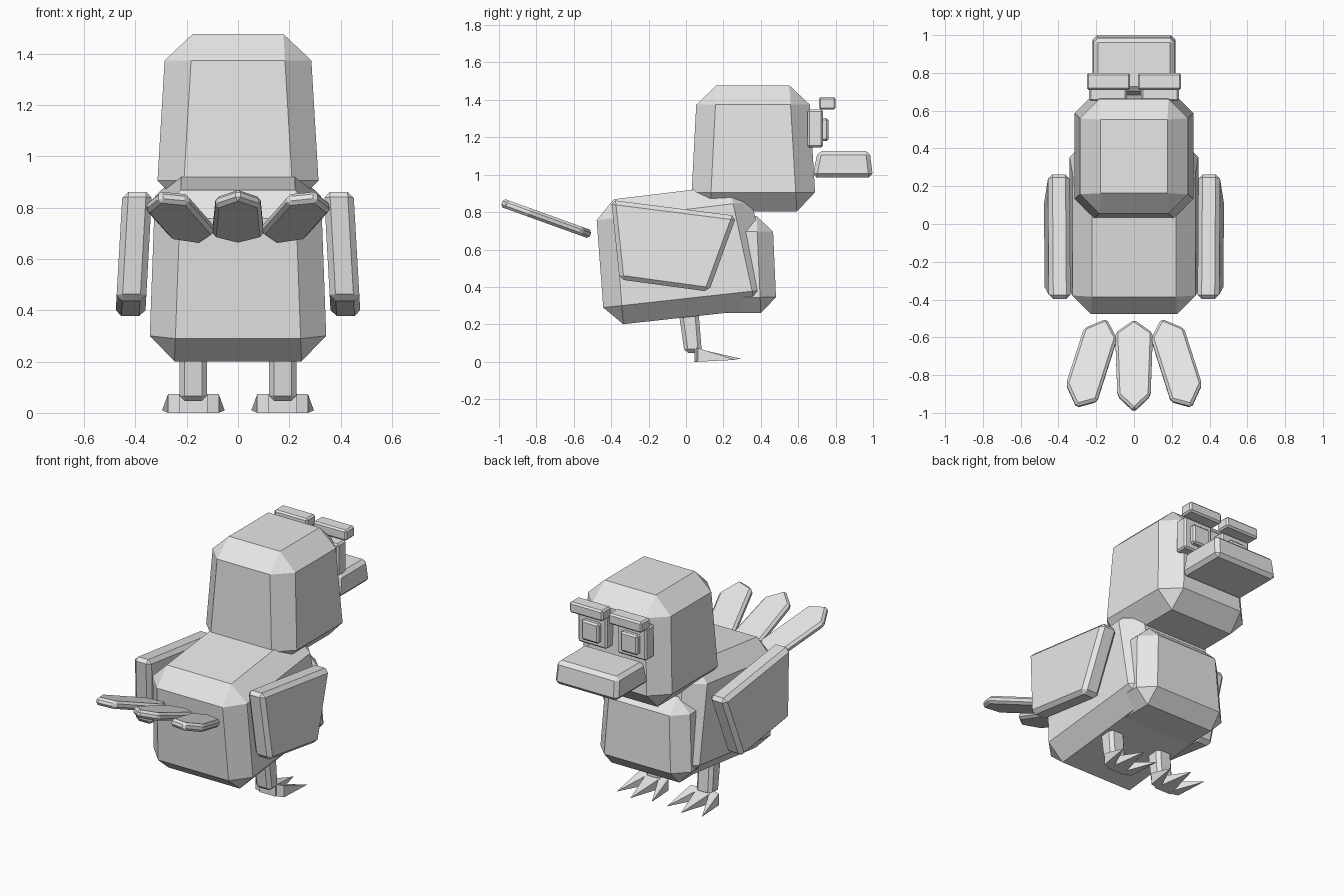
import bpy, bmesh

if "Cube" in bpy.data.objects:
    bpy.data.objects.remove(bpy.data.objects["Cube"])

grey = bpy.data.materials.new("plain_grey")
grey.diffuse_color = (0.8, 0.8, 0.8, 1)
grey.use_nodes = True
grey.node_tree.nodes["Principled BSDF"].inputs["Base Color"].default_value = grey.diffuse_color


def finish(name, bm, bevel, mirror):
    """Chamfer all edges and turn the bmesh into an object."""
    bmesh.ops.recalc_face_normals(bm, faces=bm.faces[:])
    if bevel:
        bmesh.ops.bevel(bm, geom=bm.edges[:], offset=bevel, offset_type='OFFSET',
                        segments=1, profile=0.5, affect='EDGES', clamp_overlap=True)
        bmesh.ops.recalc_face_normals(bm, faces=bm.faces[:])
    mesh = bpy.data.meshes.new(name)
    bm.to_mesh(mesh)
    bm.free()
    mesh.materials.append(grey)
    obj = bpy.data.objects.new(name, mesh)
    bpy.context.collection.objects.link(obj)
    if mirror:
        obj.modifiers.new("mirror", 'MIRROR').use_axis[0] = True
    return obj


def loft(name, ring_a, ring_b, bevel, mirror=False):
    """Solid between two matching rings of points."""
    bm = bmesh.new()
    a = [bm.verts.new(p) for p in ring_a]
    b = [bm.verts.new(p) for p in ring_b]
    bm.faces.new(a)
    bm.faces.new(b[::-1])
    n = len(a)
    for i in range(n):
        j = (i + 1) % n
        bm.faces.new((a[i], b[i], b[j], a[j]))
    return finish(name, bm, bevel, mirror)


def block(name, profile, left, right, bevel, mirror=False):
    """Side profile (y, z) widened in x; left/right are (bottom, top) x values."""
    lo = min(z for _, z in profile)
    hi = max(z for _, z in profile)

    def ring(x):
        return [(x[0] + (x[1] - x[0]) * (z - lo) / (hi - lo), y, z) for y, z in profile]
    return loft(name, ring(left), ring(right), bevel, mirror)


def sym(name, profile, bottom, top, bevel):
    """Block centred on x = 0."""
    return block(name, profile, (-bottom, -top), (bottom, top), bevel)


def rect(y0, y1, z0, z1):
    return [(y0, z0), (y0, z1), (y1, z1), (y1, z0)]


# Body, chest and head
sym("body", [(-0.435, 0.19), (-0.485, 0.857), (0.33, 0.955), (0.475, 0.29)], 0.348, 0.32, 0.1)
sym("chest", [(0.0, 0.26), (0.0, 0.78), (0.462, 0.78), (0.485, 0.26)], 0.32, 0.29, 0.085)
sym("head", [(0.025, 0.803), (0.06, 1.477), (0.656, 1.477), (0.696, 0.803)], 0.32, 0.28, 0.103)

# Beak
sym("beak", [(0.675, 0.985), (0.705, 1.128), (0.982, 1.128), (1.0, 0.985)], 0.22, 0.212, 0.022)

# Eyes and brows
block("eye_plate", rect(0.65, 0.733, 1.145, 1.348), (0.037, 0.037), (0.237, 0.237), 0.01, True)
block("pupil", rect(0.70, 0.762, 1.18, 1.302), (0.075, 0.075), (0.195, 0.195), 0.01, True)
block("brow", rect(0.71, 0.80, 1.348, 1.415), (0.02, 0.02), (0.25, 0.25), 0.01, True)

# Wings
block("wing", [(-0.355, 0.44), (-0.40, 0.865), (0.27, 0.78), (0.122, 0.375)],
      (0.362, 0.335), (0.478, 0.45), 0.023, True)

# Tail feathers, all in one rising plane
def feather(name, outline, mirror):
    def ring(dy, dz):
        return [(x, y + dy, 0.68 - (y + 0.51) * 0.36 + dz) for x, y in outline]
    loft(name, ring(0.008, 0.022), ring(-0.008, -0.022), 0.014, mirror)


feather("middle_feather", [(0, -0.51), (0.1, -0.58), (0.088, -0.91), (0, -0.993),
                           (-0.088, -0.91), (-0.1, -0.58)], False)
feather("side_feather", [(0.145, -0.505), (0.265, -0.555), (0.36, -0.85), (0.305, -0.97),
                         (0.195, -0.94), (0.09, -0.61)], True)

# Legs
block("leg", [(-0.008, 0.047), (-0.048, 0.33), (0.062, 0.33), (0.085, 0.047)],
      (0.12, 0.12), (0.228, 0.228), 0.02, True)

# Toes: three spikes on each foot
def toe(name, x0, x1, y0, y1, tip):
    bm = bmesh.new()
    base = [bm.verts.new(p) for p in ((x0, y0, 0), (x1, y1, 0), (x1, y1, 0.073), (x0, y0, 0.073))]
    point = bm.verts.new(tip)
    bm.faces.new(base)
    for i in range(4):
        bm.faces.new((base[i], base[(i + 1) % 4], point))
    finish(name, bm, 0, True)


toe("middle_toe", 0.118, 0.23, 0.045, 0.045, (0.175, 0.30, 0.015))
toe("inner_toe", 0.075, 0.15, 0.065, 0.045, (0.052, 0.265, 0.01))
toe("outer_toe", 0.20, 0.273, 0.045, 0.065, (0.296, 0.265, 0.01))
